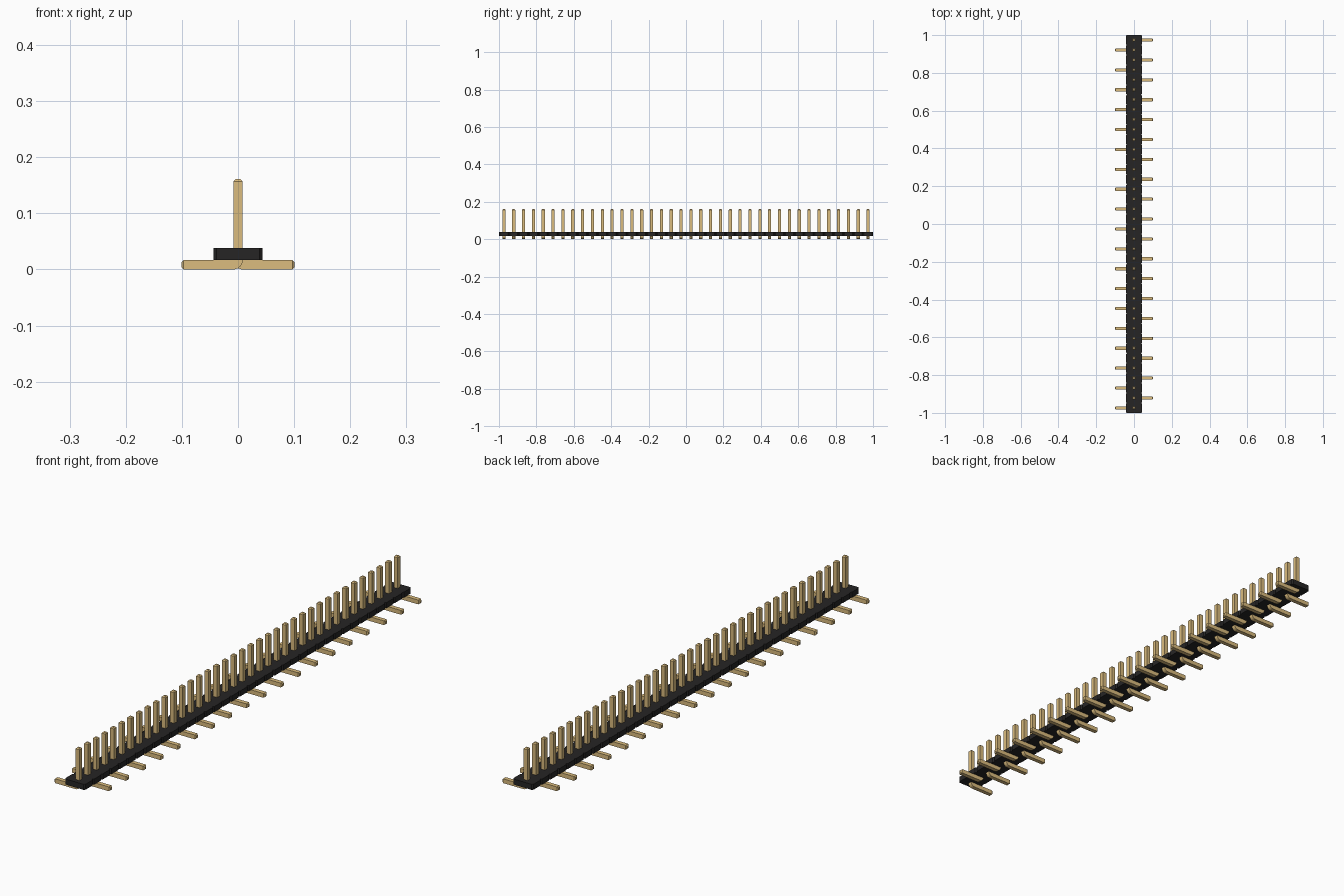
import bpy
import bmesh
from math import sin, cos, radians

cube = bpy.data.objects.get("Cube")
if cube:
    bpy.data.objects.remove(cube, do_unlink=True)

COUNT = 38
PITCH = 2.0 / COUNT
H = 0.0083           # half thickness of a pin
TIP = 0.004          # chamfer on pin ends
TOP, REACH = 0.161, 0.101
BODY_HALF, BODY_Z0, BODY_Z1 = 0.0435, 2 * H, 0.038
NOTCH = PITCH / 10   # chamfer between body segments


def material(name, rgb):
    mat = bpy.data.materials.new(name)
    mat.use_nodes = True
    mat.diffuse_color = (*rgb, 1)
    mat.node_tree.nodes["Principled BSDF"].inputs["Base Color"].default_value = (*rgb, 1)
    return mat


def finish(name, bm, mat):
    bmesh.ops.remove_doubles(bm, verts=bm.verts, dist=1e-5)
    bmesh.ops.recalc_face_normals(bm, faces=bm.faces)
    mesh = bpy.data.meshes.new(name)
    bm.to_mesh(mesh)
    bm.free()
    mesh.materials.append(mat)
    obj = bpy.data.objects.new(name, mesh)
    bpy.context.collection.objects.link(obj)
    return obj


gold = material("gold metal", (0.709, 0.504, 0.210))
black = material("black plastic", (0.0193, 0.0185, 0.0185))

# Body strip: chain of chamfered segments, extruded upward
bm = bmesh.new()
side = []
for i in range(COUNT):
    y0 = -1 + i * PITCH
    side += [(BODY_HALF - NOTCH, y0), (BODY_HALF, y0 + NOTCH),
             (BODY_HALF, y0 + PITCH - NOTCH)]
side.append((BODY_HALF - NOTCH, 1))
outline = side + [(-x, y) for x, y in reversed(side)]
face = bm.faces.new([bm.verts.new((x, y, BODY_Z0)) for x, y in outline])
ext = bmesh.ops.extrude_face_region(bm, geom=[face])
top = [v for v in ext["geom"] if isinstance(v, bmesh.types.BMVert)]
bmesh.ops.translate(bm, verts=top, vec=(0, 0, BODY_Z1 - BODY_Z0))
finish("body_strip", bm, black)


def pin_row(name, sign, start_y):
    """Bent square pins, every second position, feet toward sign * x."""
    # Each section: inner point, outer point, half width
    sections = [((H - TIP, TOP), (TIP - H, TOP), H - TIP),
                ((H, TOP - TIP), (-H, TOP - TIP), H)]
    for k in range(7):
        a = radians(15 * k)
        sections.append(((H, 2 * H),
                         (H - 2 * H * cos(a), 2 * H - 2 * H * sin(a)), H))
    sections += [((REACH - TIP, 2 * H), (REACH - TIP, 0), H),
                 ((REACH, 2 * H - TIP), (REACH, TIP), H - TIP)]
    bm = bmesh.new()
    rings = []
    for (xi, zi), (xo, zo), w in sections:
        rings.append([bm.verts.new((sign * x, start_y + y, z)) for x, y, z in
                      ((xi, -w, zi), (xi, w, zi), (xo, w, zo), (xo, -w, zo))])
    for a, b in zip(rings, rings[1:]):
        for j in range(4):
            n = (j + 1) % 4
            bm.faces.new((a[j], a[n], b[n], b[j]))
    bm.faces.new(rings[0])
    bm.faces.new(rings[-1])
    obj = finish(name, bm, gold)
    array = obj.modifiers.new("Row", 'ARRAY')
    array.count = COUNT // 2
    array.use_relative_offset = False
    array.use_constant_offset = True
    array.constant_offset_displace = (0, 2 * PITCH, 0)


# Pins alternate, feet pointing to either side
pin_row("pins_right_feet", -1, -1 + PITCH / 2)
pin_row("pins_left_feet", 1, -1 + PITCH * 1.5)
